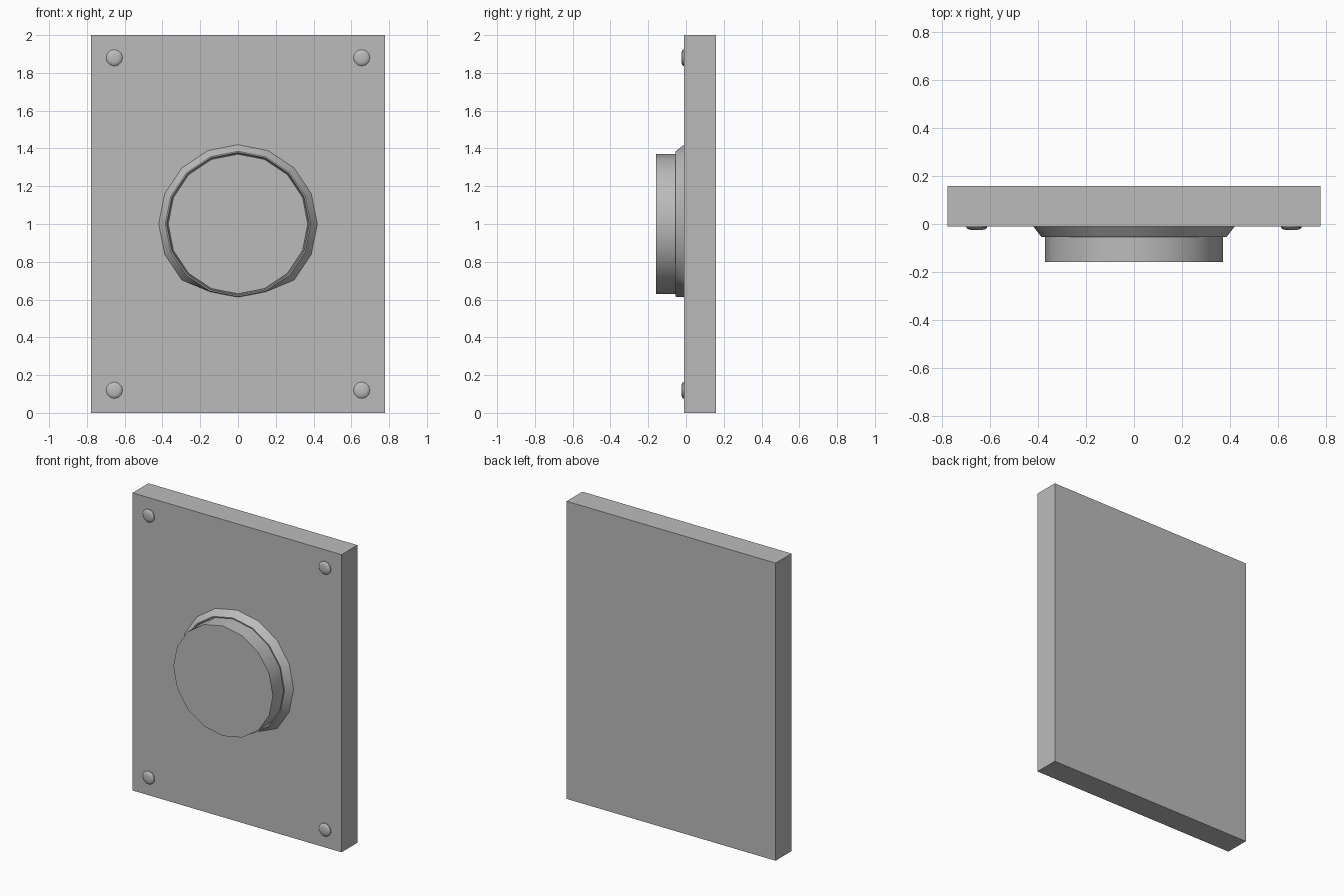
import bpy
import bmesh
from math import cos, sin, pi, radians

cube = bpy.data.objects.get("Cube")
if cube:
    bpy.data.objects.remove(cube, do_unlink=True)

grey = bpy.data.materials.new("plain_grey")
grey.use_nodes = True
colour = (0.5, 0.5, 0.5, 1)
grey.diffuse_color = colour
grey.node_tree.nodes["Principled BSDF"].inputs["Base Color"].default_value = colour


def finish(bm, name, smooth=True):
    bmesh.ops.recalc_face_normals(bm, faces=bm.faces)
    mesh = bpy.data.meshes.new(name)
    bm.to_mesh(mesh)
    bm.free()
    mesh.materials.append(grey)
    obj = bpy.data.objects.new(name, mesh)
    bpy.context.collection.objects.link(obj)
    if smooth:
        bpy.ops.object.select_all(action="DESELECT")
        obj.select_set(True)
        bpy.context.view_layer.objects.active = obj
        bpy.ops.object.shade_smooth_by_angle(angle=radians(32))
    return obj


def turned(name, x, z, profile, sides=16, cap_front=False, loop=False, low_limit=None):
    """Spin (radius, y) points about a front-to-back axis, front point last."""
    bm = bmesh.new()
    rings = []
    for radius, y in profile:
        ring = []
        for i in range(sides):
            a = 2 * pi * i / sides
            r = min(radius, low_limit) if low_limit and sin(a) < -0.9 else radius
            ring.append(bm.verts.new((x + r * cos(a), y, z + r * sin(a))))
        rings.append(ring)
    pairs = list(zip(rings, rings[1:]))
    if loop:
        pairs.append((rings[-1], rings[0]))
    for a, b in pairs:
        for i in range(sides):
            j = (i + 1) % sides
            bm.faces.new((a[i], a[j], b[j], b[i]))
    if cap_front:
        bm.faces.new(rings[0])
        bm.faces.new(rings[-1])
    return finish(bm, name)


# Backing plate
bm = bmesh.new()
bmesh.ops.create_cube(bm, size=1)
bmesh.ops.scale(bm, vec=(1.554, 0.168, 2), verts=bm.verts)
bmesh.ops.translate(bm, vec=(0, 0.074, 1), verts=bm.verts)
finish(bm, "back_plate", smooth=False)

# Flared collar, flattened at its lowest edge, with a narrow groove inside
turned("flared_collar", 0, 1, [(0.42, -0.01), (0.385, -0.055), (0.378, -0.055), (0.372, -0.01)],
       loop=True, low_limit=0.388)

# Round knob
turned("knob", 0, 1, [(0.37, -0.01), (0.37, -0.158)], cap_front=True)

# Domed screw heads in the corners
for side, x in (("right", -0.655), ("left", 0.655)):
    for level, z in (("lower", 0.12), ("upper", 1.88)):
        turned(f"{level}_{side}_screw", x, z,
               [(0.043, -0.008), (0.043, -0.015), (0.037, -0.021), (0.022, -0.025)],
               sides=24, cap_front=True)
